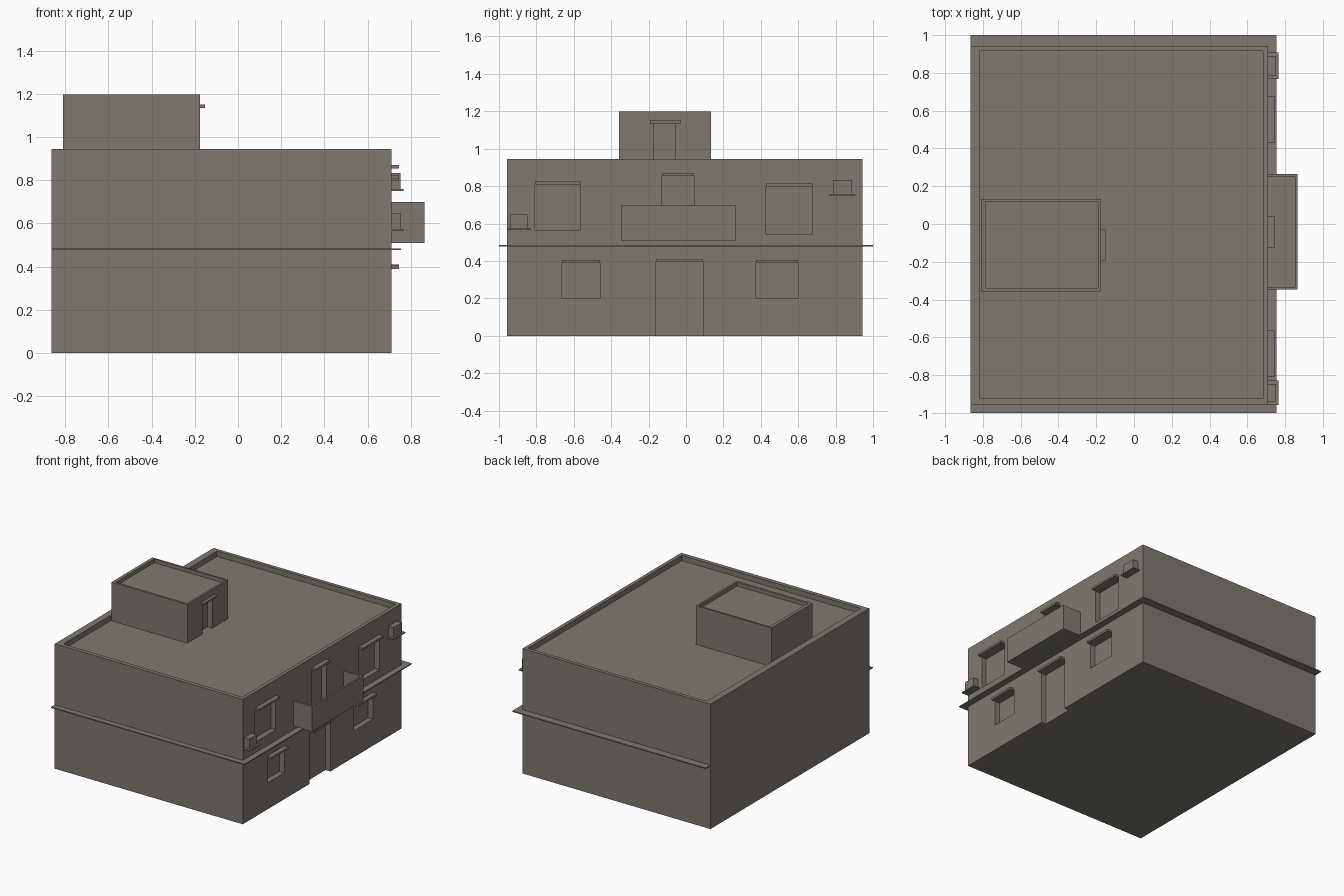
import bpy

cube = bpy.data.objects.get("Cube")
if cube:
    bpy.data.objects.remove(cube, do_unlink=True)

stone = bpy.data.materials.new("warm grey stone")
stone.use_nodes = True
COLOUR = (0.21, 0.19, 0.165, 1)
stone.diffuse_color = COLOUR
stone.node_tree.nodes["Principled BSDF"].inputs["Base Color"].default_value = COLOUR


def box(name, x, y, z):
    """Flat-sided box from (low, high) ranges along each axis."""
    bpy.ops.mesh.primitive_cube_add(size=1, location=[sum(r) / 2 for r in (x, y, z)])
    ob = bpy.context.object
    ob.name = ob.data.name = name
    ob.scale = [r[1] - r[0] for r in (x, y, z)]
    bpy.ops.object.transform_apply(location=False, rotation=False, scale=True)
    ob.data.materials.append(stone)
    return ob


def carve(target, x, y, z):
    """Cut a box-shaped hollow out of the target."""
    cutter = box("cutter", x, y, z)
    cutter.hide_render = True
    mod = target.modifiers.new("carve", 'BOOLEAN')
    mod.operation = 'DIFFERENCE'
    mod.solver = 'EXACT'
    mod.object = cutter
    bpy.context.view_layer.objects.active = target
    bpy.ops.object.modifier_apply(modifier=mod.name)
    bpy.data.objects.remove(cutter, do_unlink=True)


BACK, WALL, ROOF = -0.865, 0.71, 0.905
RECESS = 0.04

# Main block with a sunken roof behind a parapet
body = box("main_building", (BACK, WALL), (-0.957, 0.943), (0, 0.945))
carve(body, (-0.815, 0.683), (-0.925, 0.915), (ROOF, 1.1))

# Rooftop hut with its own parapet
HUT = -0.175
hut = box("rooftop_hut", (-0.81, HUT), (-0.357, 0.133), (ROOF - 0.005, 1.198))
carve(hut, (-0.785, -0.19), (-0.34, 0.12), (1.17, 1.3))

# Openings: wall object, wall face, y range, z range, lintel y range, reach
openings = [
    ("ground_window_right", body, WALL, (-0.663, -0.46), (0.2, 0.405)),
    ("ground_window_left", body, WALL, (0.375, 0.6), (0.2, 0.405)),
    ("front_door", body, WALL, (-0.16, 0.09), (-0.05, 0.41)),
    ("upper_window_right", body, WALL, (-0.808, -0.563), (0.565, 0.825)),
    ("upper_window_left", body, WALL, (0.428, 0.677), (0.545, 0.813)),
    ("balcony_door", body, WALL, (-0.128, 0.042), (0.53, 0.87)),
]
for name, wall, face, y, z in openings:
    carve(wall, (face - RECESS, face + 0.1), y, (z[0], z[1] - 0.016))
    box(name + "_lintel", (face - 0.005, face + 0.035), y, (z[1] - 0.016, z[1]))

# Hut door with a wider lintel
carve(hut, (HUT - RECESS, 0), (-0.172, -0.058), (ROOF, 1.135))
box("hut_door_lintel", (HUT - 0.005, HUT + 0.023), (-0.193, -0.028), (1.135, 1.15))

# Thin ledge round three sides between the storeys
ledge = box("storey_ledge", (BACK, 0.755), (-1, 1), (0.476, 0.484))
carve(ledge, (BACK - 0.1, WALL), (-0.957, 0.943), (0.4, 0.6))

# Open-topped balcony
balcony = box("balcony", (WALL, 0.865), (-0.348, 0.265), (0.51, 0.7))
carve(balcony, (WALL - 0.1, 0.852), (-0.333, 0.25), (0.53, 0.8))

# Cooling units on small shelves
for side, y, base in (("right", (-0.94, -0.848), 0.574), ("left", (0.785, 0.887), 0.759)):
    box("cooling_unit_" + side, (WALL, 0.753), y, (base, base + 0.075))
    box("cooling_shelf_" + side, (WALL, 0.766), (y[0] - 0.018, y[1] + 0.02), (base - 0.008, base))
